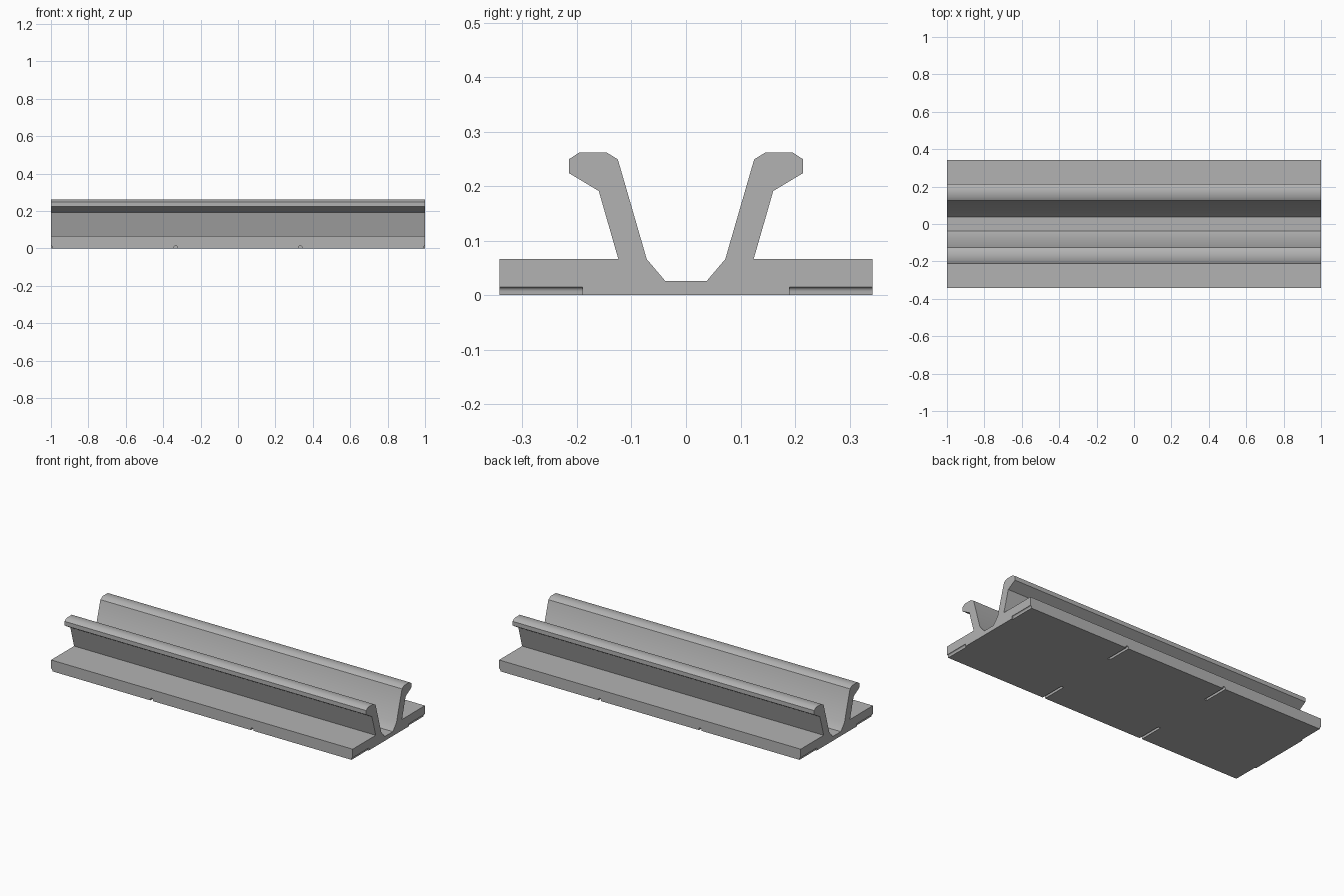
import bpy
import bmesh
from math import cos, sin, pi, radians

cube = bpy.data.objects.get("Cube")
if cube:
    bpy.data.objects.remove(cube, do_unlink=True)

grey = bpy.data.materials.new("plain grey")
grey.use_nodes = True
colour = (0.45, 0.45, 0.45, 1)
grey.diffuse_color = colour
grey.node_tree.nodes["Principled BSDF"].inputs["Base Color"].default_value = colour


def extrude_profile(name, points, offset):
    """Prism from a closed outline swept along an offset."""
    bm = bmesh.new()
    face = bm.faces.new([bm.verts.new(p) for p in points])
    swept = bmesh.ops.extrude_face_region(bm, geom=[face])["geom"]
    verts = [v for v in swept if isinstance(v, bmesh.types.BMVert)]
    bmesh.ops.translate(bm, verts=verts, vec=offset)
    bmesh.ops.recalc_face_normals(bm, faces=bm.faces)
    mesh = bpy.data.meshes.new(name)
    bm.to_mesh(mesh)
    bm.free()
    mesh.materials.append(grey)
    obj = bpy.data.objects.new(name, mesh)
    bpy.context.collection.objects.link(obj)
    return obj


# Rail: half cross-section (y, z) from trough floor over the lip to the base
half = [(0.038, 0.026), (0.072, 0.066), (0.125, 0.249), (0.146, 0.262),
        (0.195, 0.262), (0.215, 0.249), (0.215, 0.224), (0.160, 0.191),
        (0.124, 0.066), (0.342, 0.066), (0.342, 0)]
outline = half + [(-y, z) for y, z in reversed(half)]
rail = extrude_profile("rail", [(-1, y, z) for y, z in outline], (2, 0, 0))

# Round-topped notches across the underside, half notches at the ends
radius, top, inner, reach = 0.008, 0.015, 0.19, 0.2
for i in range(4):
    x = -1 + i * 2 / 3
    arch = [(x + radius, -0.01), (x - radius, -0.01)]
    arch += [(x - radius * cos(pi * k / 8), top - radius + radius * sin(pi * k / 8))
             for k in range(9)]
    for side in (-1, 1):
        cutter = extrude_profile("notch_cutter", [(px, side * inner, z) for px, z in arch],
                                 (0, side * reach, 0))
        cutter.hide_render = True
        cutter.hide_set(True)
        cut = rail.modifiers.new("notch", "BOOLEAN")
        cut.operation = "DIFFERENCE"
        cut.solver = "EXACT"
        cut.object = cutter

# Apply the cuts and remove the cutters
bpy.context.view_layer.update()
graph = bpy.context.evaluated_depsgraph_get()
result = bpy.data.meshes.new_from_object(rail.evaluated_get(graph))
rail.modifiers.clear()
rail.data = result
for obj in [o for o in bpy.data.objects if o.name.startswith("notch_cutter")]:
    bpy.data.objects.remove(obj, do_unlink=True)

# Soften the shallow bends only
bpy.ops.object.select_all(action="DESELECT")
rail.select_set(True)
bpy.context.view_layer.objects.active = rail
bpy.ops.object.shade_smooth_by_angle(angle=radians(35))
